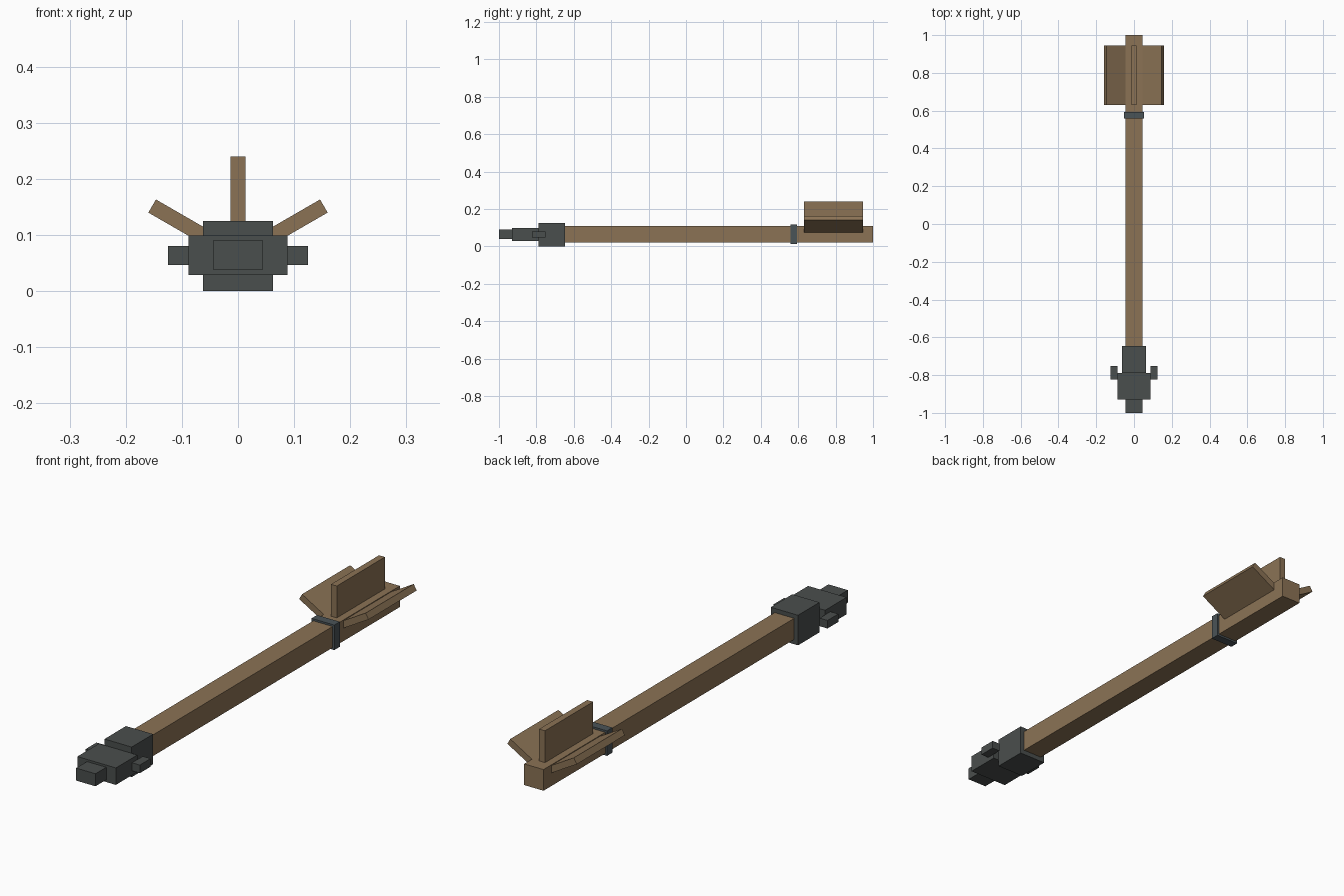
import bpy
import math
from mathutils import Matrix, Vector

cube = bpy.data.objects.get("Cube")
if cube:
    bpy.data.objects.remove(cube, do_unlink=True)


def material(name, rgb):
    mat = bpy.data.materials.new(name)
    mat.use_nodes = True
    mat.diffuse_color = (*rgb, 1)
    mat.node_tree.nodes["Principled BSDF"].inputs["Base Color"].default_value = (*rgb, 1)
    return mat


wood = material("brown wood", (0.258, 0.171, 0.091))
metal = material("dark grey metal", (0.0685, 0.0762, 0.0742))
band = material("blue grey band", (0.0685, 0.0865, 0.096))


def box(name, mat, x, y, z, turn=None):
    """Flat-sided block from (min, max) ranges, optionally transformed."""
    bpy.ops.mesh.primitive_cube_add(size=1, location=(0, 0, 0))
    ob = bpy.context.object
    ob.name = ob.data.name = name
    ranges = (x, y, z)
    size = Vector([b - a for a, b in ranges])
    centre = Vector([(a + b) / 2 for a, b in ranges])
    ob.data.transform(Matrix.Translation(centre) @ Matrix.Diagonal((*size, 1)))
    if turn:
        ob.data.transform(turn)
    ob.data.materials.append(mat)
    return ob


# Shaft and binding near the fletching
box("shaft", wood, (-0.0445, 0.0445), (-0.66, 1.0), (0.0195, 0.1075))
box("binding_ring", band, (-0.0525, 0.0525), (0.558, 0.594), (0.0115, 0.1155))

# Stepped head
box("head_socket", metal, (-0.0625, 0.0625), (-0.788, -0.647), (0.0, 0.125))
box("head_block", metal, (-0.0885, 0.0885), (-0.929, -0.788), (0.0285, 0.099))
box("head_tip", metal, (-0.0445, 0.0445), (-1.0, -0.929), (0.038, 0.09))

# Barbs on each side of the head
for side, label in ((1, "left"), (-1, "right")):
    x = sorted((side * 0.0885, side * 0.1245))
    box(label + "_barb", metal, x, (-0.823, -0.752), (0.0465, 0.08))

# Three fletching vanes: one upright, two tilted 60 degrees outward
vane_y = (0.63, 0.946)
box("upright_vane", wood, (-0.0135, 0.0135), vane_y, (0.09, 0.24))
for side, label in ((1, "left"), (-1, "right")):
    turn = (Matrix.Translation((side * 0.153, 0, 0.1515))
            @ Matrix.Rotation(side * math.radians(60), 4, 'Y'))
    box(label + "_vane", wood, (-0.0135, 0.0135), vane_y, (-0.142, 0), turn)
